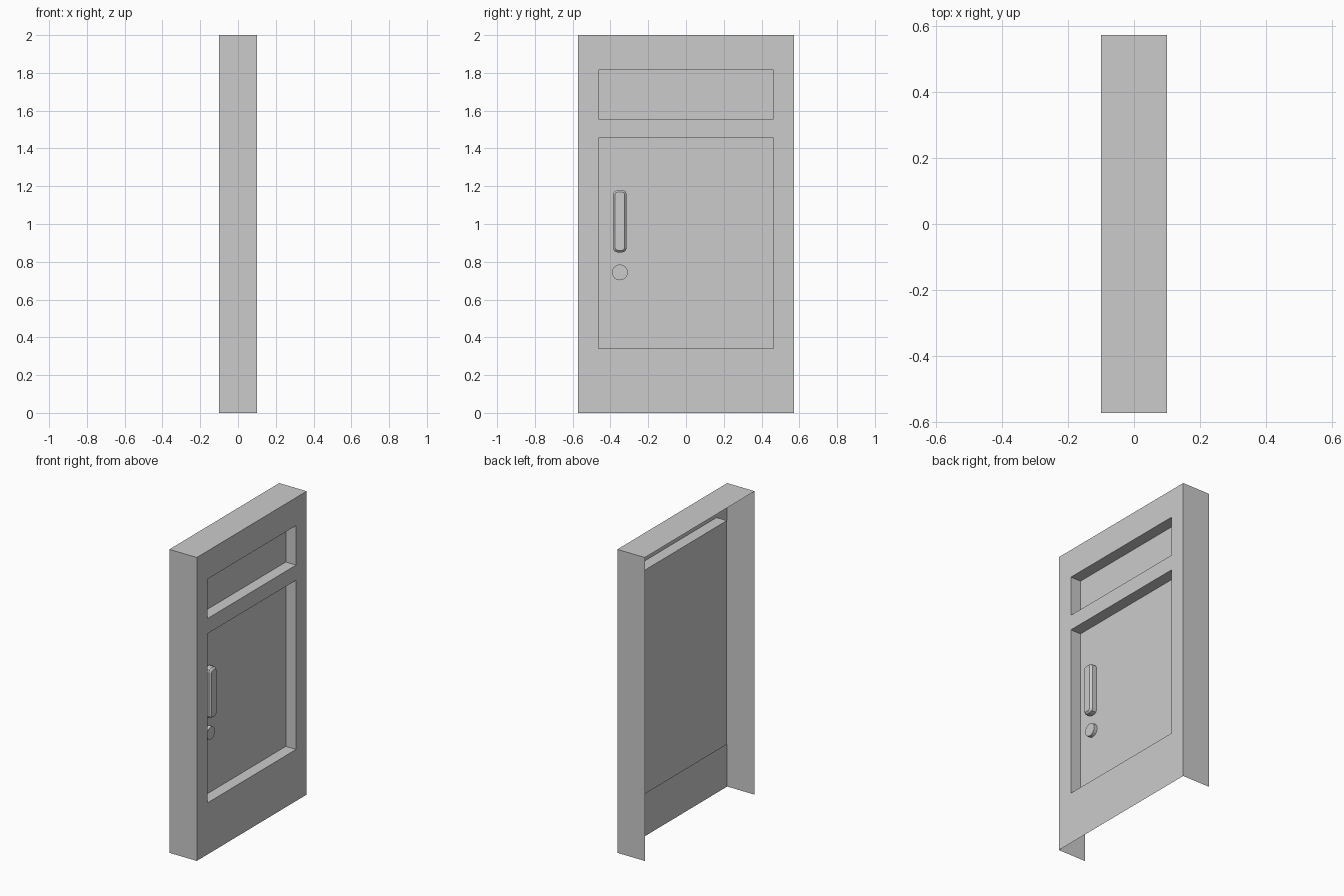
import bpy, bmesh
from math import sin, cos, pi

if "Cube" in bpy.data.objects:
    bpy.data.objects.remove(bpy.data.objects["Cube"])

FRONT, PANEL, BACK = 0.1, 0.025, -0.1


def rect(x, y, z0, z1):
    return [(x, -y, z0), (x, y, z0), (x, y, z1), (x, -y, z1)]


def rounded(x, yc, zc, hy, hz, r, seg):
    """Rounded rectangle outline in the YZ plane, counter-clockwise from +x."""
    pts = []
    for k, (sy, sz) in enumerate([(1, 1), (-1, 1), (-1, -1), (1, -1)]):
        for i in range(seg + 1):
            a = (k + i / seg) * pi / 2
            pts.append((x, yc + sy * (hy - r) + r * cos(a), zc + sz * (hz - r) + r * sin(a)))
    return pts


def loft(name, loops, skip=()):
    """Bridge outlines one after another and cap the last one."""
    bm = bmesh.new()
    rings = [[bm.verts.new(p) for p in loop] for loop in loops]
    n = len(rings[0])
    for j, (a, b) in enumerate(zip(rings, rings[1:])):
        for i in range(n):
            if (j, i) not in skip:
                k = (i + 1) % n
                bm.faces.new((a[i], a[k], b[k], b[i]))
    bm.faces.new(rings[-1])
    bmesh.ops.remove_doubles(bm, verts=bm.verts, dist=1e-5)
    me = bpy.data.meshes.new(name)
    bm.to_mesh(me)
    bm.free()
    ob = bpy.data.objects.new(name, me)
    bpy.context.collection.objects.link(ob)
    return ob


# Door shell: open back and bottom, with one tall recess in the front
W, P = 0.572, 0.462
Z0, Z1 = 0.34, 1.815
loft("door_shell", [rect(BACK, W, 0, 2), rect(FRONT, W, 0, 2),
                    rect(FRONT, P, Z0, Z1), rect(PANEL, P, Z0, Z1)],
     skip={(0, 0)})

# Cross bar dividing the recess into upper and lower panels
loft("cross_bar", [rect(PANEL, P, 1.455, 1.555), rect(FRONT, P, 1.455, 1.555)],
     skip={(0, 1), (0, 3)})

# Pull handle with chamfered front edge
hy, hz = 0.036, 0.165
loft("handle", [rounded(PANEL, -0.35, 1.015, hy, hz, 0.022, 2),
                rounded(0.058, -0.35, 1.015, hy, hz, 0.022, 2),
                rounded(0.07, -0.35, 1.015, hy - 0.011, hz - 0.011, 0.013, 2)])

# Round lock below the handle
loft("lock", [rounded(x, -0.35, 0.744, 0.042, 0.042, 0.042, 4) for x in (PANEL, 0.048)])
